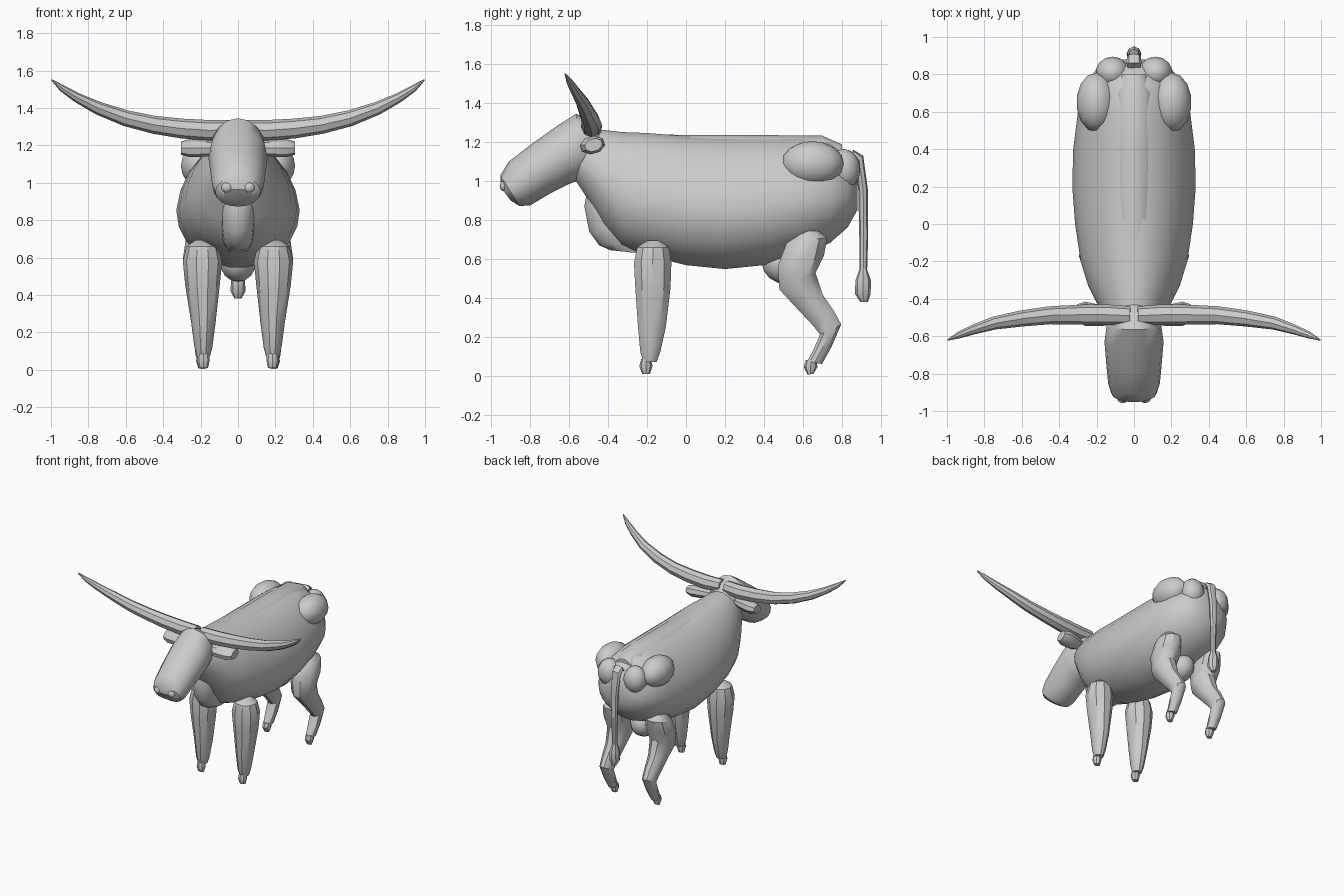
import bpy, bmesh
from math import cos, sin, pi
from mathutils import Vector as V


def finish(name, bm):
    bmesh.ops.recalc_face_normals(bm, faces=bm.faces)
    me = bpy.data.meshes.new(name)
    bm.to_mesh(me)
    bm.free()
    ob = bpy.data.objects.new(name, me)
    bpy.context.collection.objects.link(ob)
    bpy.ops.object.select_all(action='DESELECT')
    ob.select_set(True)
    bpy.context.view_layer.objects.active = ob
    bpy.ops.object.shade_smooth_by_angle(angle=0.6)
    return ob


def loft(name, rings, n=14):
    """Each ring is (centre, half-axis u, half-axis v)."""
    bm = bmesh.new()
    loops = [[bm.verts.new(c + u * cos(2 * pi * i / n) + v * sin(2 * pi * i / n))
              for i in range(n)] for c, u, v in rings]
    for a, b in zip(loops, loops[1:]):
        for i in range(n):
            j = (i + 1) % n
            bm.faces.new((a[i], a[j], b[j], b[i]))
    bm.faces.new(loops[0])
    bm.faces.new(loops[-1])
    return finish(name, bm)


def side_loft(name, x, rows, n=14):
    """Rows are (y1, z1, y2, z2, half width, x shift): outline pairs of the side view."""
    rings = []
    for y1, z1, y2, z2, w, dx in rows:
        a, b = V((x, y1, z1)), V((x, y2, z2))
        rings.append(((a + b) / 2 + V((dx if x > 0 else -dx, 0, 0)), V((w, 0, 0)), (a - b) / 2))
    return loft(name, rings, n)


def blob(name, c, r):
    bm = bmesh.new()
    bmesh.ops.create_uvsphere(bm, u_segments=14, v_segments=8, radius=1)
    for v in bm.verts:
        v.co = V(c) + V((v.co.x * r[0], v.co.y * r[1], v.co.z * r[2]))
    return finish(name, bm)


# barrel body: y, bottom, top, half width; egg-shaped sections, widest low down
body = [(-.58, 1.02, 1.22, .09), (-.52, .93, 1.255, .14), (-.42, .76, 1.265, .20),
        (-.33, .66, 1.255, .245), (-.2, .615, 1.25, .285), (0, .565, 1.235, .315),
        (.2, .545, 1.23, .33), (.4, .565, 1.23, .325), (.6, .62, 1.23, .30),
        (.74, .68, 1.21, .265), (.83, .76, 1.14, .20), (.88, .85, 1.04, .11)]
N = 22
bm = bmesh.new()
loops = []
for y, lo, hi, w in body:
    mid = lo + (hi - lo) * .45
    loop = []
    for i in range(N):
        t = 2 * pi * i / N
        s = sin(t)
        h = hi - mid if s > 0 else mid - lo
        loop.append(bm.verts.new((w * cos(t) * (1 - .1 * max(s, 0)), y, mid + h * s)))
    loops.append(loop)
for a, b in zip(loops, loops[1:]):
    for i in range(N):
        j = (i + 1) % N
        bm.faces.new((a[i], a[j], b[j], b[i]))
bm.faces.new(loops[0])
bm.faces.new(loops[-1])
finish("body", bm)

# spine ridge, brisket and groin
side_loft("spine_ridge", 0, [(-.3, 1.24, -.3, 1.1, .07, 0), (-.1, 1.24, -.1, 1.08, .1, 0),
                             (.4, 1.238, .4, 1.08, .11, 0), (.7, 1.235, .7, 1.08, .1, 0),
                             (.8, 1.19, .8, 1.06, .07, 0)])
side_loft("brisket", 0, [(-.5, 1.0, -.35, 1.02, .07, 0), (-.525, .87, -.3, .9, .095, 0),
                         (-.5, .74, -.25, .8, .09, 0), (-.45, .67, -.2, .7, .08, 0),
                         (-.39, .645, -.2, .625, .05, 0)])
blob("groin", (0, .52, .58), (.1, .13, .11))

# head, with nostrils
side_loft("head", 0, [(-.43, 1.26, -.43, 1.14, .06, 0), (-.47, 1.31, -.45, 1.08, .11, 0),
                      (-.565, 1.345, -.51, 1.02, .145, 0), (-.66, 1.285, -.6, .985, .158, 0),
                      (-.80, 1.185, -.70, .935, .148, 0), (-.91, 1.1, -.80, .875, .138, 0),
                      (-.953, 1.03, -.855, .872, .122, 0), (-.95, .965, -.9, .90, .08, 0)], 16)

# tail and tuft
side_loft("tail", 0, [(.80, 1.09, .83, 1.12, .03, 0), (.86, 1.12, .86, 1.16, .04, 0),
                      (.87, 1.08, .91, 1.13, .038, 0), (.885, .95, .935, .95, .03, 0),
                      (.89, .7, .935, .7, .022, 0), (.89, .53, .93, .53, .02, 0)], 8)
side_loft("tail_tuft", 0, [(.895, .56, .925, .56, .018, 0), (.87, .49, .95, .49, .037, 0),
                           (.868, .42, .948, .42, .04, 0), (.895, .38, .935, .38, .018, 0)], 8)

for s, side in ((1, "right"), (-1, "left")):
    # front leg and hoof
    side_loft("front_leg_" + side, .19 * s,
              [(-.2, .695, -.13, .695, .035, .0), (-.255, .66, -.085, .66, .085, 0),
               (-.272, .58, -.07, .58, .105, 0), (-.265, .45, -.075, .45, .092, 0),
               (-.25, .25, -.1, .25, .065, -.005), (-.237, .12, -.13, .12, .048, -.005),
               (-.22, .07, -.15, .07, .035, -.005)], 10)
    side_loft("front_hoof_" + side, .185 * s,
              [(-.23, .085, -.18, .085, .03, 0), (-.24, .05, -.172, .05, .034, 0),
               (-.225, .01, -.185, .01, .025, 0)], 8)
    # hind leg and hoof
    side_loft("hind_leg_" + side, .19 * s,
              [(.58, .74, .68, .745, .05, 0), (.51, .68, .73, .71, .09, 0),
               (.465, .56, .715, .62, .105, 0), (.475, .44, .67, .53, .09, 0),
               (.57, .34, .705, .42, .068, 0), (.655, .25, .765, .33, .056, 0),
               (.685, .21, .80, .265, .05, 0), (.65, .13, .75, .15, .045, 0),
               (.62, .075, .7, .06, .035, 0)], 10)
    side_loft("hind_hoof_" + side, .19 * s,
              [(.615, .08, .67, .08, .03, 0), (.605, .045, .675, .045, .034, 0),
               (.625, .005, .655, .01, .022, 0)], 8)
    # hip and pin bones
    blob("hip_bone_" + side, (.2 * s, .65, 1.09), (.108, .16, .115))
    blob("pin_bone_" + side, (.115 * s, .81, 1.06), (.09, .085, .105))
    # horn: x, y, z, radius
    horn = [(.02, -.49, 1.285, .05), (.15, -.485, 1.28, .055), (.3, -.485, 1.29, .053),
            (.45, -.488, 1.31, .048), (.6, -.505, 1.345, .043), (.75, -.53, 1.40, .035),
            (.86, -.565, 1.455, .026), (.94, -.595, 1.505, .018), (.995, -.62, 1.55, .004)]
    pts = [V((x * s, y, z)) for x, y, z, r in horn]
    rings = []
    for i, p in enumerate(pts):
        d = (pts[min(i + 1, 8)] - pts[max(i - 1, 0)]).normalized()
        u = d.cross(V((0, 1, 0))).normalized()
        rings.append((p, u * horn[i][3], d.cross(u) * horn[i][3]))
    loft("horn_" + side, rings, 8)
    # ear
    loft("ear_" + side, [(V((x * s, y, z)), V((0, a, 0)), V((0, .01, b))) for x, y, z, a, b in
                         ((.08, -.5, 1.19, .03, .03), (.17, -.49, 1.185, .055, .045),
                          (.26, -.48, 1.185, .065, .048), (.305, -.475, 1.185, .045, .035))], 8)
    blob("nostril_" + side, (.06 * s, -.935, .975), (.03, .022, .028))
